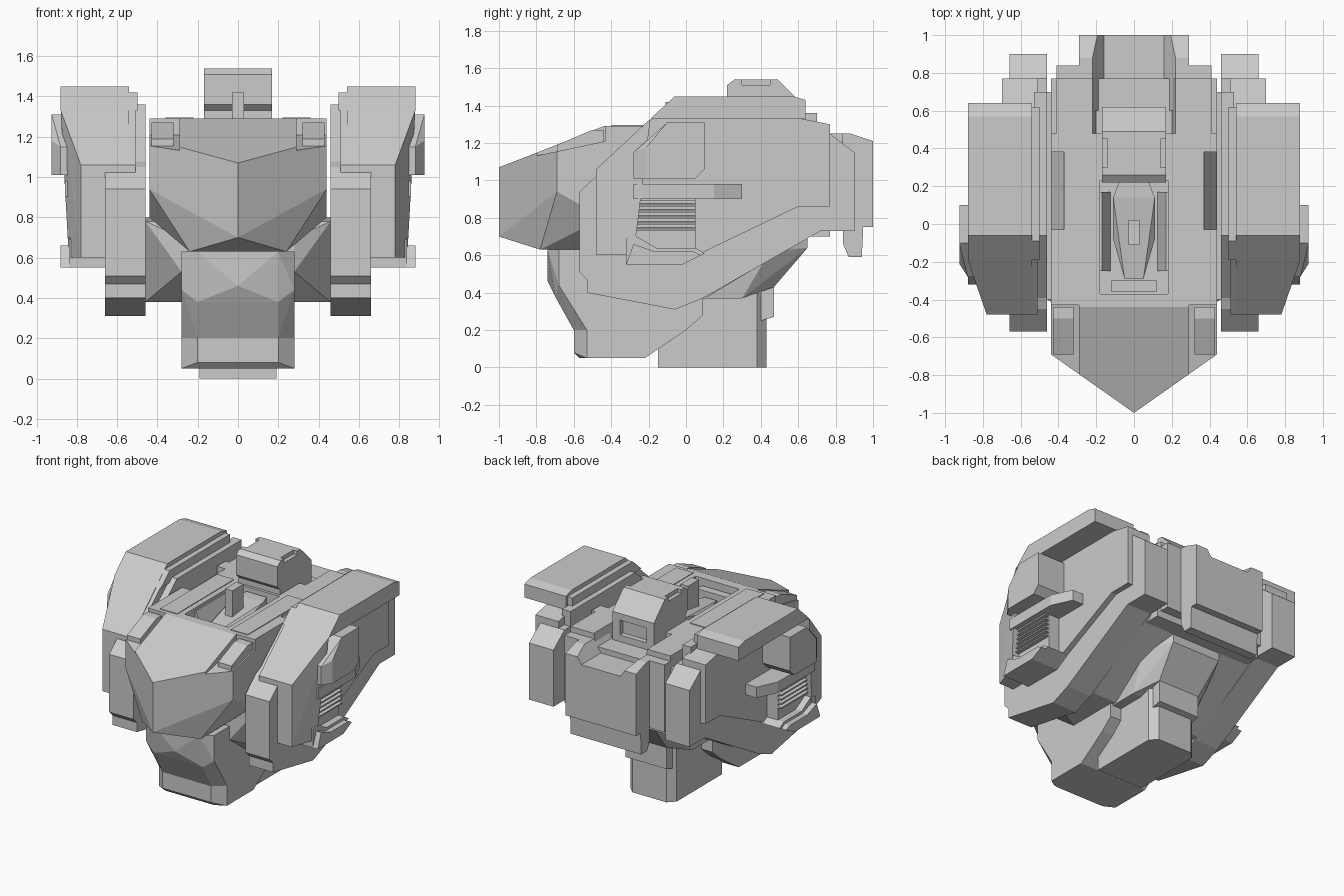
import bpy, bmesh

cube = bpy.data.objects.get("Cube")
if cube:
    bpy.data.objects.remove(cube, do_unlink=True)

shade = (.6, .6, .6, 1)
grey = bpy.data.materials.new("armour grey")
grey.use_nodes = True
grey.diffuse_color = shade
grey.node_tree.nodes["Principled BSDF"].inputs["Base Color"].default_value = shade


def finish(name, bm, pair):
    """Turn a bmesh into an object, mirrored across x when it is one of a pair."""
    bmesh.ops.recalc_face_normals(bm, faces=bm.faces)
    mesh = bpy.data.meshes.new(name)
    bm.to_mesh(mesh)
    bm.free()
    mesh.materials.append(grey)
    obj = bpy.data.objects.new(name, mesh)
    bpy.context.collection.objects.link(obj)
    if pair:
        mirror = obj.modifiers.new("Mirror", "MIRROR")
        mirror.use_mirror_merge = False
    return obj


def span(xs, ys, zs):
    """Every corner that combines the given coordinates."""
    return [(x, y, z) for x in xs for y in ys for z in zs]


def hull(name, points, pair=False):
    """Convex block; a central one also gets its points mirrored."""
    bm = bmesh.new()
    corners = set(points)
    if not pair:
        corners |= {(-x, y, z) for x, y, z in points}
    for corner in sorted(corners):
        bm.verts.new(corner)
    bmesh.ops.convex_hull(bm, input=bm.verts[:])
    bmesh.ops.dissolve_limit(bm, angle_limit=.04, verts=bm.verts[:], edges=bm.edges[:])
    return finish(name, bm, pair)


def prism(name, profile, inner, outer):
    """Side profile of (y, z) points extruded along x; centred when inner is None."""
    pair = inner is not None
    start = inner if pair else -outer
    bm = bmesh.new()
    face = bm.faces.new([bm.verts.new((start, y, z)) for y, z in profile])
    result = bmesh.ops.extrude_face_region(bm, geom=[face])
    for item in result["geom"]:
        if isinstance(item, bmesh.types.BMVert):
            item.co.x = outer
    return finish(name, bm, pair)


def carve(obj, cutters):
    """Subtract cutters for good and throw them away."""
    for cutter in cutters:
        cutter.hide_render = True
        cut = obj.modifiers.new("Cut", "BOOLEAN")
        cut.operation = "DIFFERENCE"
        cut.solver = "EXACT"
        cut.object = cutter
    bpy.context.view_layer.update()
    depsgraph = bpy.context.evaluated_depsgraph_get()
    mesh = bpy.data.meshes.new_from_object(obj.evaluated_get(depsgraph))
    obj.modifiers.clear()
    obj.data = mesh
    for cutter in cutters:
        bpy.data.objects.remove(cutter, do_unlink=True)


# Shared dimensions
deck, deck_front, deck_back = 1.29, -.44, .48
chest_x, chest_low, prow_corner = .44, .63, -.69
well_floor, well_x, well_front, well_back = 1.16, .18, -.37, .23
frame_in, frame_out = .46, .66
pod_in, pod_side, pod_mid, pod_out = .51, .7, .84, .88
pod_front, pod_rear, pod_low = -.48, .77, .55
slab_low, slab_top, slab_front, slab_rear = 1.33, 1.45, -.06, .64
vent_front, vent_rear = -.28, .05
cowl_top, cowl_low, cowl_x = 1.06, .6, .78

# Chest with pointed prow, cockpit well, corner notches and side intakes
chest = hull("chest", span([0], [-1], [.7, 1.07])
             + span([chest_x], [prow_corner], [.94, 1.19])
             + span([chest_x], [deck_front, deck_back], [.8, deck])
             + span([.24], [-.78, deck_back], [chest_low]))
well = hull("well_cutter", span([well_x], [well_front, well_back], [well_floor, 2]))
notch = prism("notch_cutter", [(-.43, 2), (-.43, 1.21), (-.95, 1.1), (-.95, 2)], .29, cowl_low)
intake = hull("intake_cutter", span([.37], [-.03, .38], [1.27, 2])
              + span([.5], [-.03, .38], [1.05, 2]), pair=True)
carve(chest, [well, notch, intake])
prism("corner_pad", [(deck_front, 1.18), (deck_front, 1.27), (-.5, 1.27),
                     (prow_corner, 1.19), (prow_corner, 1.14)], .32, .43)
hull("deck_panel", span([.22, .36], [-.4, .27], [1.2, deck + .005]), pair=True)

# Cockpit fittings
well_base = well_floor - .01
hull("cockpit_seat", span([.11], [-.08], [well_base, 1.2]) + span([.11], [.14], [well_base, 1.26])
     + span([.08], [.22], [well_base, 1.26]) + span([.05], [-.29], [well_base, 1.2]))
hull("cockpit_wall", span([.12, well_x], [-.25, .17], [well_base])
     + span([.17, well_x], [-.25, .17], [1.27]), pair=True)
hull("cockpit_console", span([.12], [-.36, -.3], [well_base, 1.24]))
hull("cockpit_post", span([.03], [-.11, .02], [well_base, 1.42]))

# Head box behind the cockpit, with notched top edges and a rear recess
head_x, head_top, head_front, head_rear = .17, 1.54, .22, .62
head = prism("head_box", [(.25, 1.1), (.25, slab_low), (head_front, 1.36), (head_front, 1.51),
                          (.26, head_top), (.49, head_top), (head_rear, 1.41), (head_rear, 1.1)],
             None, head_x)
carve(head, [hull("edge_cutter", span([.14, 1], [.3, .45], [1.51, 2]), pair=True),
             hull("rear_cutter", span([.11], [head_rear - .04, 1], [1.25, 1.36]))])

# Back block with a trough along its top, and the hook beneath
back_x, back_low, back_top = .29, .75, 1.25
hull("back_core", span([chest_x], [.45, pod_rear], [.7, 1.2]))
hull("back_rib", span([well_x, .41], [deck_back, pod_rear], [1.1])
     + span([.22, .41], [deck_back, pod_rear], [deck]), pair=True)
block = hull("back_block", span([.41], [.7, .84], [back_low, back_top]))
plate = prism("back_plate", [(.6, back_low), (1, back_low), (1, 1.21), (.88, back_top), (.6, back_top)],
              None, back_x)
for part in (block, plate):
    carve(part, [hull("trough_cutter", span([.22], [.5, 2], [back_top, 2]) + span([.16], [.5, 2], [1.16]))])
prism("back_hook", [(.84, .8), (.84, frame_out), (.87, .59), (.94, .59), (.95, .8)], None, back_x)

# Waist under the chest, slanting in at the front, tapering to the rear
hull("waist", span([.28], [-.5], [.53, .7]) + span([frame_in], [-.4], [.78])
     + span([.28], [-.3], [.38]) + span([frame_in], [-.2, .12], [.38])
     + span([frame_in], [.7], [.73, .8]))
hull("waist_rear", span([.2], [.65], [.64, .7]) + span([.17], [.47], [.43])
     + span([.26], [0, .3], [.37]) + span([.3], [0, .45], [.62]))
hull("waist_tail", span([.17], [.4], [.25, .5]) + span([.17], [.47], [.27, .45]))

# Lower front block: sloping upper part over a chamfered foot, and the pivot behind
foot, knee, side_x = .05, .2, .28
hull("lower_front_upper", span([knee], [-.74], [chest_low]) + [(0, -.74, .46), (knee, -.7, .38)]
     + span([knee], [-.6], [knee]) + span([side_x], [-.68], [.44, chest_low])
     + span([side_x], [-.53, .09], [knee + .08]) + span([side_x], [-.53, 0], [knee])
     + span([side_x], [.09], [chest_low]))
hull("lower_front_foot", span([knee], [-.6], [foot + .03, knee]) + [(knee, -.57, foot)]
     + span([side_x], [-.53], [foot, knee]) + [(side_x, -.22, foot), (side_x, 0, knee)])
hull("lower_pivot", span([.19], [-.15, .38], [0, .4]) + span([.14], [.43], [0, .4]))

# Arms: inner frame, inner plate, main pod
prism("arm_frame", [(-.57, .94), (-.57, .51), (-.53, .47), (-.53, .4), (-.06, .31), (.09, .37),
                    (.72, .73), (.9, .73), (.9, 1.15), (pod_rear, back_top), (0, back_top), (-.45, 1.05)],
      frame_in, frame_out)
prism("arm_inner_plate", [(pod_front, 1), (slab_front, 1.36), (.7, 1.36), (.7, 1)], frame_in, .53)
prism("arm_pod", [(pod_front, cowl_top), (pod_front, cowl_low), (-.32, cowl_low), (-.32, pod_low),
                  (-.02, pod_low), (.1, .62), (.6, .86), (pod_rear, .86), (pod_rear, 1.3),
                  (head_rear, slab_low), (-.18, slab_low)], pod_in, pod_side)

# Arm top slab, running down into the sloping front cowl
slab_x, slab_nose = [.54, pod_out], -.19
hull("arm_slab", span(slab_x, [slab_front, .57], [slab_top])
     + span(slab_x, [slab_rear], [slab_low, slab_top - .02])
     + span(slab_x, [slab_nose], [slab_low]), pair=True)
prism("arm_slab_lip", [(-.09, 1.42), (head_rear, 1.42), (head_rear, slab_low), (slab_nose, slab_low)],
      .5, .56)
hull("arm_front_cowl", span(slab_x, [slab_nose], [slab_low])
     + span([.54, cowl_x], [pod_front], [cowl_low, cowl_top])
     + span([pod_mid], [vent_front], [cowl_low, cowl_top])
     + span([cowl_low], [vent_front], [cowl_low, cowl_top]), pair=True)

# Side armour and bracket
armour_low, armour_top, armour_rear, armour_x = 1.01, 1.31, .1, .925
hull("side_armour", span([pod_side, pod_out], [vent_front], [armour_low, 1.15])
     + span([armour_x], [-.21], [armour_low, 1.18])
     + span([pod_side, armour_x], [-.1, armour_rear], [armour_top])
     + span([pod_side, armour_x], [vent_rear], [armour_low])
     + span([pod_side, armour_x], [armour_rear], [1.06]), pair=True)
bracket = [.9, .98]
hull("side_bracket", span([pod_side, .86], [vent_front, .15], bracket)
     + span([pod_side, .79], [.3], bracket), pair=True)

# Vent with slats
vent_face, vent_low, slat_step = .79, .73, .032
hull("vent_housing", span([pod_side - .02, vent_face], [vent_front, vent_rear], [.62, .91]), pair=True)
for i in range(6):
    z = vent_low + i * slat_step
    hull("vent_slat", span([vent_face - .01], [vent_front, vent_rear], [z, z + .02])
         + span([vent_face + .03], [vent_front, vent_rear], [z, z + .01]), pair=True)

# Lower lip curling under the vent
prism("lower_lip", [(-.32, pod_low), (-.02, pod_low), (armour_rear, .61), (vent_rear, .64),
                    (-.16, .64), (vent_front, .71), (-.32, .69)], pod_side - .02, pod_mid)
prism("lower_lip_edge", [(-.32, pod_low), (-.02, pod_low), (.08, .6), (.04, .62), (-.17, .62),
                         (vent_front, frame_out)], pod_mid - .01, pod_out)
